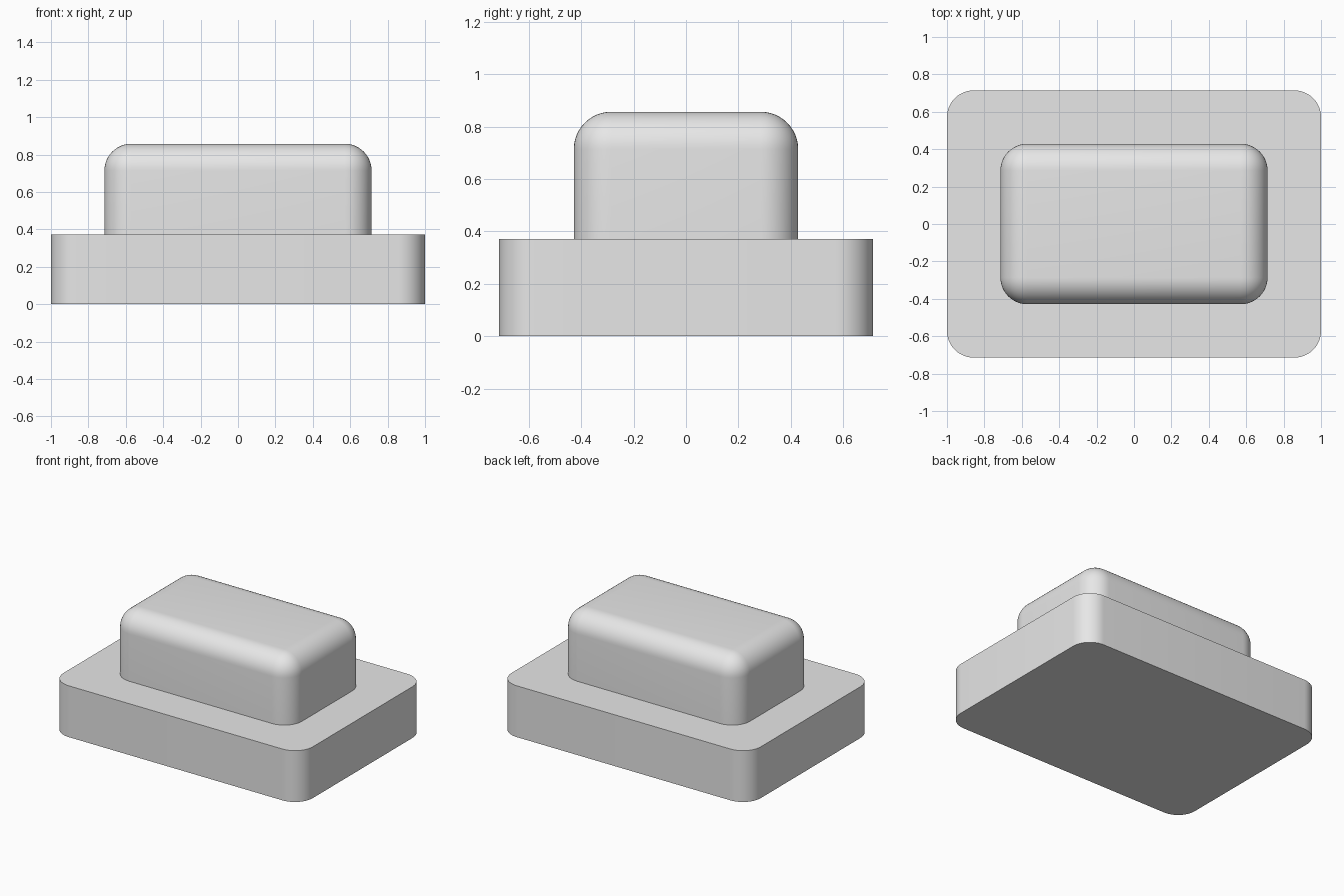
import bpy
import bmesh
import math

default_cube = bpy.data.objects.get("Cube")
if default_cube:
    bpy.data.objects.remove(default_cube, do_unlink=True)

UNIT = 1 / 7          # the design sits on a grid of sevenths
RADIUS = UNIT         # every rounded edge shares one radius
BASE_TOP = 0.372

grey = bpy.data.materials.new("light grey")
grey.use_nodes = True
grey.diffuse_color = (0.8, 0.8, 0.8, 1)
grey.node_tree.nodes["Principled BSDF"].inputs["Base Color"].default_value = grey.diffuse_color


def rounded_block(name, width, depth, bottom, top, round_top):
    """Box with rounded upright edges and, if asked, a rounded top rim."""
    bm = bmesh.new()
    bmesh.ops.create_cube(bm, size=1)
    bmesh.ops.scale(bm, vec=(width, depth, top - bottom), verts=bm.verts)
    bmesh.ops.translate(bm, vec=(0, 0, (top + bottom) / 2), verts=bm.verts)

    def is_rounded(edge):
        a, b = (v.co.z for v in edge.verts)
        return abs(a - b) > 0.01 or (round_top and min(a, b) > top - 0.01)

    bmesh.ops.bevel(bm, geom=[e for e in bm.edges if is_rounded(e)],
                    offset=RADIUS, segments=12, profile=0.5, affect='EDGES')
    mesh = bpy.data.meshes.new(name)
    bm.to_mesh(mesh)
    bm.free()
    mesh.materials.append(grey)
    obj = bpy.data.objects.new(name, mesh)
    bpy.context.collection.objects.link(obj)

    # Smooth the curves, keep the flat rims crisp
    bpy.ops.object.select_all(action='DESELECT')
    obj.select_set(True)
    bpy.context.view_layer.objects.active = obj
    bpy.ops.object.shade_smooth_by_angle(angle=math.radians(30))
    return obj


# Wide base slab, then the softened block standing on it
rounded_block("base_slab", 14 * UNIT, 10 * UNIT, 0, BASE_TOP, round_top=False)
rounded_block("upper_block", 10 * UNIT, 6 * UNIT, BASE_TOP, 6 * UNIT, round_top=True)
